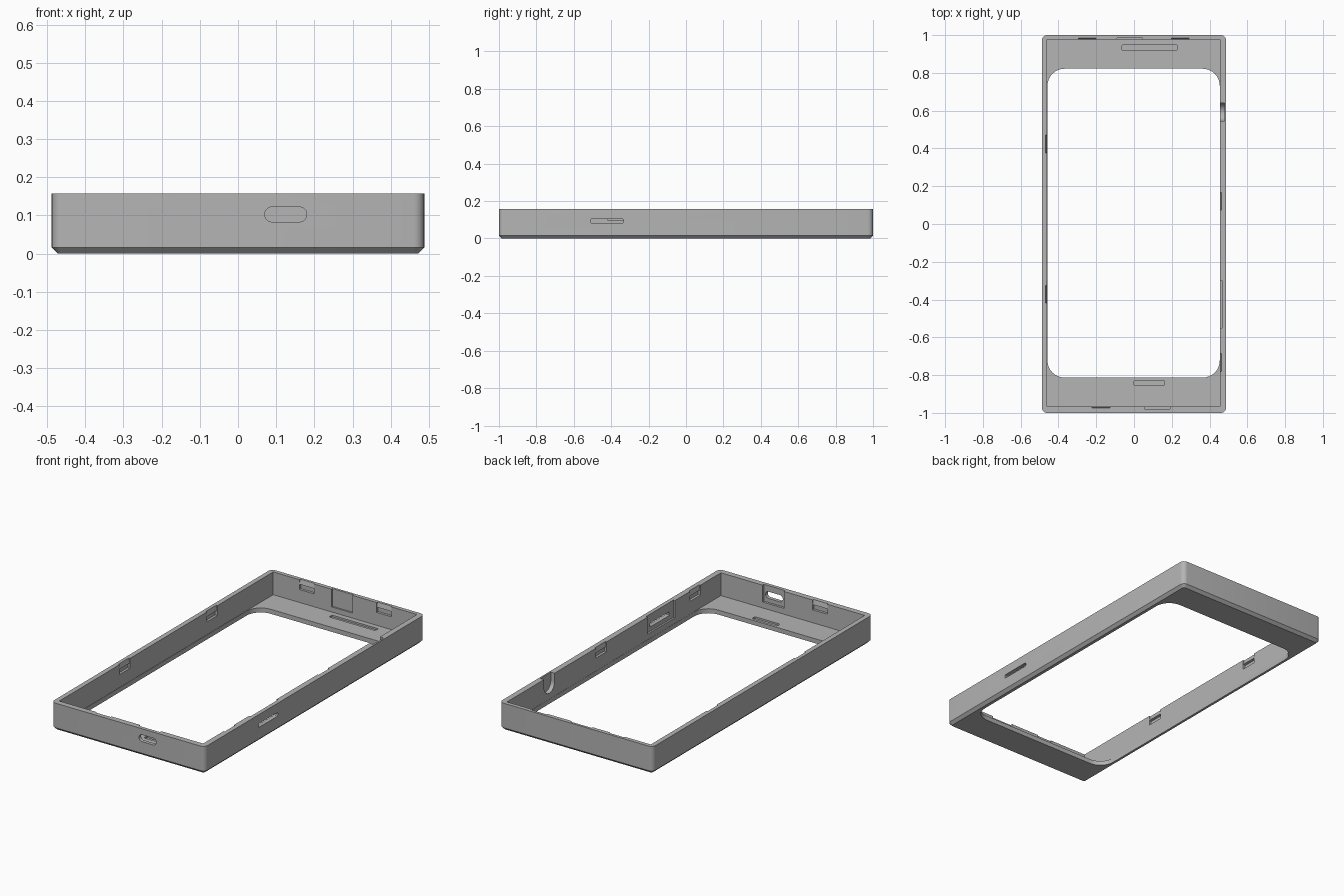
import bpy, bmesh
from math import pi, sin, cos

cube = bpy.data.objects.get("Cube")
if cube:
    bpy.data.objects.remove(cube)

# Main dimensions
HX, HY, H = 0.488, 1.0, 0.157          # outer half sizes and height
L, R, F, B = -0.46, 0.455, -0.967, 0.977  # inner wall positions
FLOOR, TOP = 0.026, 0.2

grey = bpy.data.materials.new("grey plastic")
grey.use_nodes = True
colour = (0.46, 0.46, 0.46, 1)
grey.diffuse_color = colour
grey.node_tree.nodes["Principled BSDF"].inputs["Base Color"].default_value = colour


def rect(u0, u1, v0, v1, r=0, seg=6):
    """Outline of a rectangle with optional rounded corners."""
    if r == 0:
        return [(u0, v0), (u1, v0), (u1, v1), (u0, v1)]
    centres = [(u1 - r, v1 - r), (u0 + r, v1 - r), (u0 + r, v0 + r), (u1 - r, v0 + r)]
    return [(cu + r * cos((q + i / seg) * pi / 2), cv + r * sin((q + i / seg) * pi / 2))
            for q, (cu, cv) in enumerate(centres) for i in range(seg + 1)]


def prism(name, outline, axis, lo, hi, chamfer=0):
    """Extrude an outline along an axis from lo to hi."""
    place = {"X": lambda u, v: (lo, u, v),
             "Y": lambda u, v: (u, lo, v),
             "Z": lambda u, v: (u, v, lo)}[axis]
    bm = bmesh.new()
    face = bm.faces.new([bm.verts.new(place(u, v)) for u, v in outline])
    out = bmesh.ops.extrude_face_region(bm, geom=[face], use_keep_orig=True)
    shift = [(hi - lo) * (axis == a) for a in "XYZ"]
    bmesh.ops.translate(bm, vec=shift,
                        verts=[v for v in out["geom"] if isinstance(v, bmesh.types.BMVert)])
    bmesh.ops.recalc_face_normals(bm, faces=bm.faces)
    if chamfer:
        low = [e for e in bm.edges if all(abs(v.co.z - lo) < 1e-5 for v in e.verts)]
        bmesh.ops.bevel(bm, geom=low, offset=chamfer, segments=1, affect="EDGES")
    mesh = bpy.data.meshes.new(name)
    bm.to_mesh(mesh)
    bm.free()
    obj = bpy.data.objects.new(name, mesh)
    bpy.context.collection.objects.link(obj)
    mesh.materials.append(grey)
    return obj


# Outer shell with rounded corners and a chamfered underside
frame = prism("case_frame", rect(-HX, HX, -HY, HY, 0.028), "Z", 0, H, 0.016)
bpy.context.view_layer.objects.active = frame
frame.select_set(True)


def cut(outline, axis, lo, hi):
    """Subtract a prism from the frame."""
    cutter = prism("cutter", outline, axis, lo, hi)
    cutter.hide_render = True
    mod = frame.modifiers.new("cut", "BOOLEAN")
    mod.operation, mod.solver, mod.object = "DIFFERENCE", "EXACT", cutter
    bpy.ops.object.modifier_apply(modifier=mod.name)
    bpy.data.objects.remove(cutter)


# Cavity and screen opening
cut(rect(L, R, F, B), "Z", FLOOR, TOP)
cut(rect(L + 0.002, R - 0.001, -0.813, 0.822, 0.09, 8), "Z", -0.1, 0.1)

# Shallow slots in the floor
cut(rect(-0.065, 0.23, 0.92, 0.947, 0.006, 3), "Z", FLOOR - 0.01, TOP)
cut(rect(0, 0.16, -0.856, -0.828, 0.006, 3), "Z", FLOOR - 0.01, TOP)

# Snap recesses: a slot under a sloped lead-in
snap = [(-0.01, 0.1), (0.014, 0.1), (0.014, 0.127), (0.001, 0.13), (0.01, H + 0.01), (-0.01, H + 0.01)]
for wall, sign, axis, centre in [
        (L, -1, "Y", 0.423), (L, -1, "Y", -0.372),
        (R, 1, "Y", 0.12), (R, 1, "Y", -0.733),
        (B, 1, "X", -0.247), (B, 1, "X", 0.245), (F, -1, "X", -0.175)]:
    cut([(wall + sign * d, z) for d, z in snap], axis, centre - 0.047, centre + 0.047)

# Pockets inside the walls, open at the rim
cut(rect(0.055, 0.19, F - 0.013, F + 0.02), "Z", 0.06, TOP)
cut(rect(-0.09, 0.045, B - 0.02, B + 0.009), "Z", 0.055, TOP)
cut(rect(R - 0.02, R + 0.01, -0.55, -0.3), "Z", 0.058, TOP)

# Rounded notch in the left wall
cut(rect(0.545, 0.64, 0.06, 0.3, 0.047, 8), "X", R - 0.02, 0.479)

# Charging port and button slot through the walls
cut(rect(0.07, 0.18, 0.083, 0.122, 0.019), "Y", -1.1, F + 0.02)
cut(rect(-0.51, -0.335, 0.083, 0.104, 0.005, 3), "X", R - 0.02, 0.6)

bpy.ops.object.shade_smooth_by_angle(angle=pi / 6)
